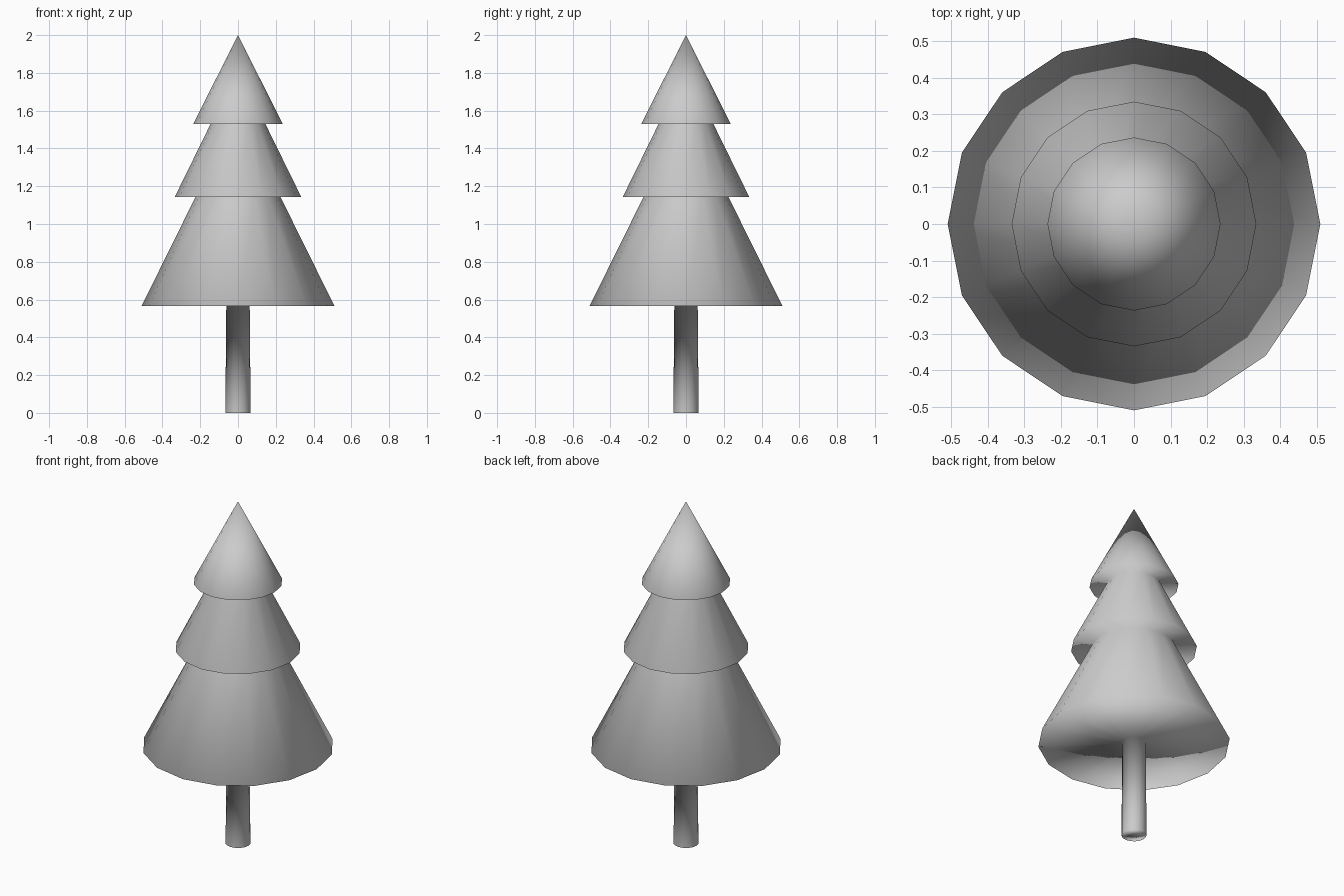
import bpy, bmesh
from math import cos, sin, pi

if "Cube" in bpy.data.objects:
    bpy.data.objects.remove(bpy.data.objects["Cube"])

SIDES = 16


def lathe(name, profile):
    """Revolve (radius, z) points around z; radius 0 makes a single centre vertex."""
    bm = bmesh.new()
    rings = []
    for r, z in profile:
        ring = [bm.verts.new((r * cos(2 * pi * i / SIDES), r * sin(2 * pi * i / SIDES), z))
                for i in range(SIDES if r > 0 else 1)]
        rings.append(ring if r > 0 else ring * SIDES)
    for a, b in zip(rings, rings[1:]):
        for i in range(SIDES):
            j = (i + 1) % SIDES
            corners = dict.fromkeys((a[i], a[j], b[j], b[i]))
            bm.faces.new(list(corners)).smooth = True
    mesh = bpy.data.meshes.new(name)
    bm.to_mesh(mesh)
    bm.free()
    obj = bpy.data.objects.new(name, mesh)
    bpy.context.collection.objects.link(obj)
    # Let the large sloping faces dominate the smooth shading
    mod = obj.modifiers.new("area_normals", 'WEIGHTED_NORMAL')
    mod.mode = 'FACE_AREA'
    mod.weight = 50
    return obj


trunk = [(0, 0), (0.067, 0), (0.062, 0.567)]
# Three stacked skirts with flat undersides, ending in a tip
foliage = [(0.51, 0.567), (0.225, 1.143),
           (0.335, 1.143), (0.145, 1.53),
           (0.237, 1.53), (0, 2.0)]

# One continuous skin, smooth from trunk to tip
lathe("fir_tree", trunk + foliage)
